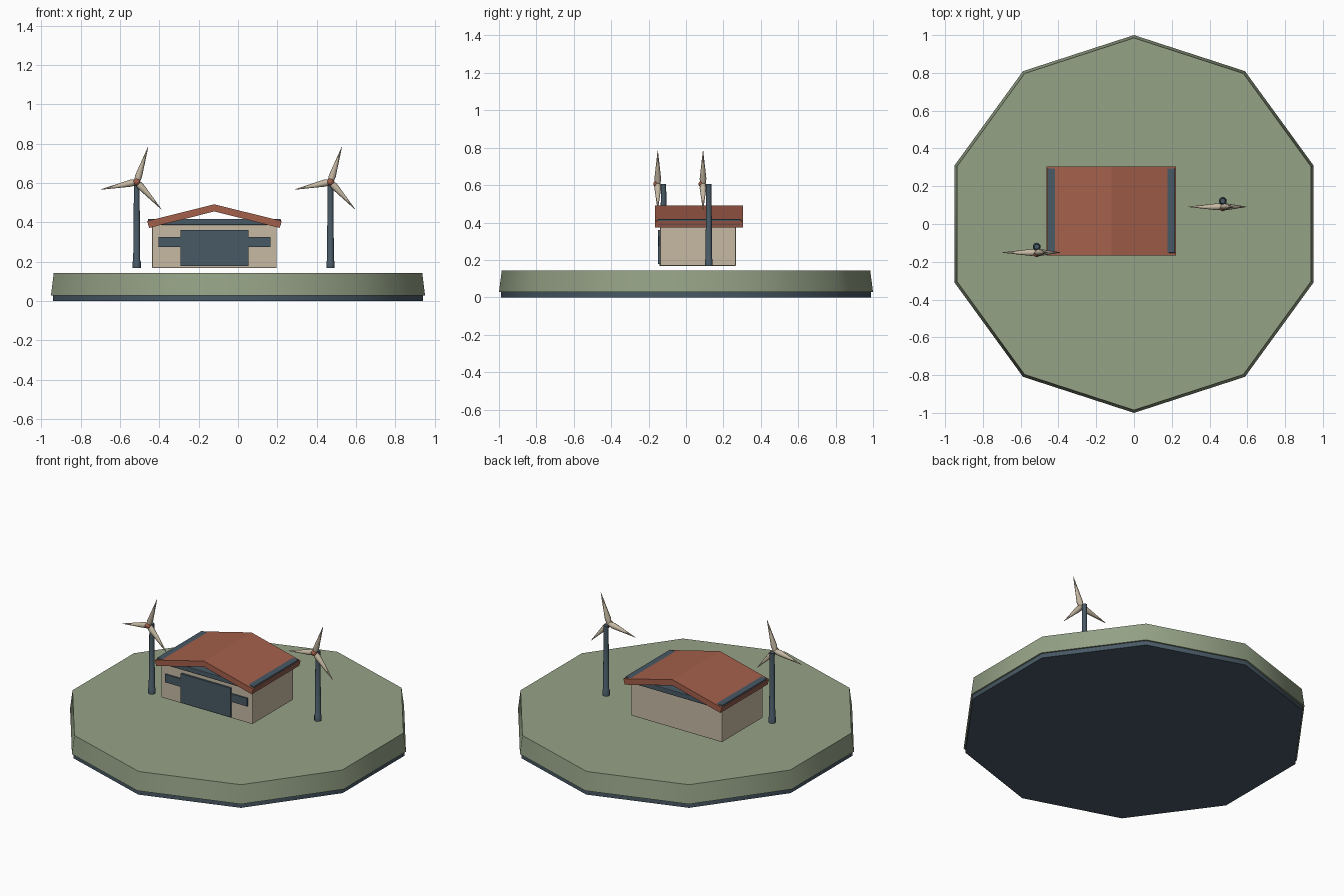
import bpy, bmesh
from math import radians, pi
from mathutils import Matrix, Vector

old = bpy.data.objects.get("Cube")
if old:
    bpy.data.objects.remove(old, do_unlink=True)


def material(name, rgb):
    m = bpy.data.materials.new(name)
    m.use_nodes = True
    m.diffuse_color = (*rgb, 1)
    bsdf = next(n for n in m.node_tree.nodes if n.type == 'BSDF_PRINCIPLED')
    bsdf.inputs["Base Color"].default_value = (*rgb, 1)
    return m


GREEN = material("grass green", (0.30, 0.36, 0.24))
CREAM = material("warm cream", (0.57, 0.49, 0.37))
RED = material("brick red", (0.37, 0.115, 0.07))
SLATE = material("slate blue", (0.065, 0.10, 0.13))


def finish(name, bm, mat, smooth=None, bevel=0):
    bmesh.ops.recalc_face_normals(bm, faces=bm.faces)
    if bevel:
        bmesh.ops.bevel(bm, geom=bm.edges[:], offset=bevel, segments=2,
                        profile=0.5, affect='EDGES')
    mesh = bpy.data.meshes.new(name)
    bm.to_mesh(mesh)
    bm.free()
    mesh.materials.append(mat)
    ob = bpy.data.objects.new(name, mesh)
    bpy.context.collection.objects.link(ob)
    if smooth:
        bpy.ops.object.select_all(action='DESELECT')
        ob.select_set(True)
        bpy.context.view_layer.objects.active = ob
        bpy.ops.object.shade_smooth_by_angle(angle=radians(smooth))
    return ob


def box(name, x, y, z, mat, bevel=0):
    bm = bmesh.new()
    bmesh.ops.create_cube(bm, size=1)
    for v in bm.verts:
        v.co = [lo + (hi - lo) * (c + 0.5) for c, (lo, hi) in zip(v.co, (x, y, z))]
    return finish(name, bm, mat, bevel=bevel)


def lathe(name, rings, sides, mat, place=Matrix(), smooth=40):
    """Stack of (radius, height) rings around z, then placed."""
    bm = bmesh.new()
    loops = []
    for r, h in rings:
        loops.append([bm.verts.new(Matrix.Rotation(2 * pi * i / sides, 3, 'Z')
                                   @ Vector((0, r, h))) for i in range(sides)])
    for a, b in zip(loops, loops[1:]):
        for i in range(sides):
            j = (i + 1) % sides
            bm.faces.new((a[i], a[j], b[j], b[i]))
    bm.faces.new(loops[0])
    bm.faces.new(loops[-1])
    bm.transform(place)
    return finish(name, bm, mat, smooth)


# Ten-sided ground
lathe("ground_underside", [(0.99, 0), (0.99, 0.03)], 10, SLATE)
lathe("ground", [(1, 0.028), (0.985, 0.143)], 10, GREEN)

# House body, ceiling slab, door and window band
CX = -0.12
box("house_walls", (CX - 0.317, CX + 0.317), (-0.138, 0.267), (0.168, 0.39), CREAM, 0.005)
box("ceiling_slab", (CX - 0.338, CX + 0.338), (-0.153, 0.294), (0.387, 0.418), SLATE, 0.004)
box("door", (CX - 0.173, CX + 0.173), (-0.15, -0.13), (0.178, 0.361), SLATE)
box("window_band", (CX - 0.285, CX + 0.285), (-0.146, -0.13), (0.275, 0.326), SLATE)

# Gabled roof: chevron profile pushed from front to back
half = [(0.342, 0.407), (0.332, 0.372)]
profile = [(0, 0.492), *half, (0, 0.456)] + [(-x, z) for x, z in reversed(half)]
bm = bmesh.new()
face = bm.faces.new([bm.verts.new((CX + x, -0.166, z)) for x, z in profile])
side = bmesh.ops.extrude_face_region(bm, geom=[face])["geom"]
bmesh.ops.translate(bm, vec=(0, 0.471, 0),
                    verts=[g for g in side if isinstance(g, bmesh.types.BMVert)])
finish("roof", bm, RED)


# Wind turbines
def turbine(label, x, y):
    base = Matrix.Translation((x, y, 0))
    lathe(label + "_tower", [(0.021, 0.168), (0.021, 0.2), (0.018, 0.205), (0.014, 0.606)],
          12, SLATE, base)
    hub = Matrix.Translation((x, y - 0.031, 0.606))
    for i in range(3):
        angle = radians(72 + 120 * i)
        turn = Matrix.Rotation(pi / 2 - angle, 4, 'Y')
        lathe(f"{label}_blade_{i + 1}", [(0.014, 0), (0.018, 0.03), (0.001, 0.187)],
              8, CREAM, hub @ turn, 60)
    bm = bmesh.new()
    bmesh.ops.create_uvsphere(bm, u_segments=12, v_segments=8, radius=0.018)
    bm.transform(hub @ Matrix.Translation((0, -0.006, 0)))
    finish(label + "_nose", bm, RED, 60)


turbine("right_turbine", -0.515, -0.12)
turbine("left_turbine", 0.47, 0.122)
